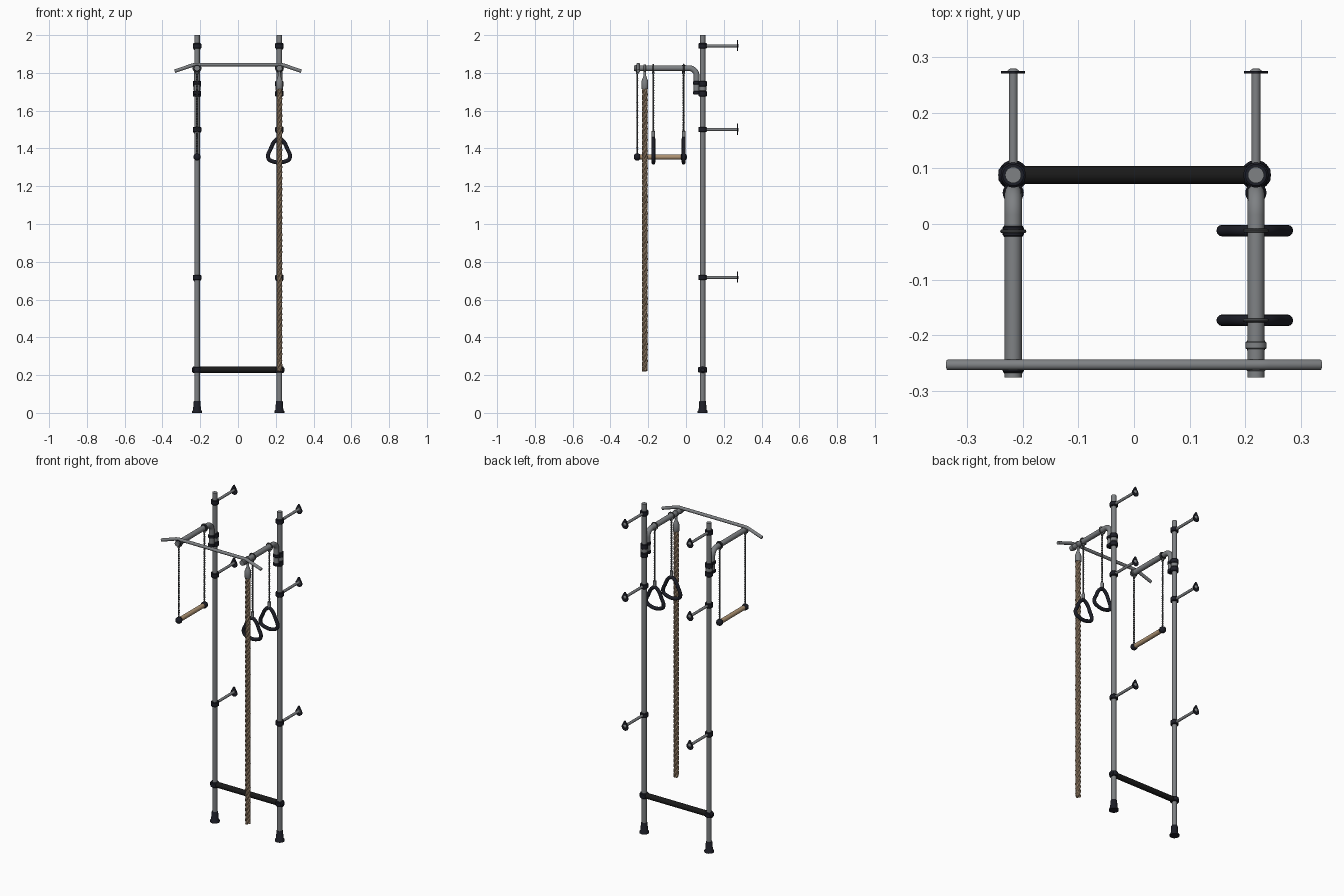
import bpy, bmesh, math
from mathutils import Vector

cube = bpy.data.objects.get("Cube")
if cube:
    bpy.data.objects.remove(cube)


def material(name, rgb):
    m = bpy.data.materials.new(name)
    m.use_nodes = True
    m.diffuse_color = (*rgb, 1)
    m.node_tree.nodes["Principled BSDF"].inputs["Base Color"].default_value = (*rgb, 1)
    return m


STEEL = material("grey_steel", (0.21, 0.22, 0.23))
BLACK = material("navy_black_plastic", (0.012, 0.013, 0.02))
PAD = material("black_padding", (0.01, 0.01, 0.01))
CORD = material("dark_grey_cord", (0.09, 0.095, 0.1))
WOOD = material("wood", (0.42, 0.29, 0.17))
HEMP = material("tan_rope", (0.40, 0.28, 0.18))


def finish(name, mesh, mat):
    ob = bpy.data.objects.new(name, mesh)
    bpy.context.collection.objects.link(ob)
    mesh.materials.clear()
    mesh.materials.append(mat)
    bpy.ops.object.select_all(action="DESELECT")
    ob.select_set(True)
    bpy.context.view_layer.objects.active = ob
    bpy.ops.object.shade_smooth_by_angle(angle=math.radians(40))
    return ob


def lathe(name, origin, axis, profile, mat, sides=24):
    """Turned solid: profile is (distance along axis, radius)."""
    bm = bmesh.new()
    turn = Vector((0, 0, 1)).rotation_difference(Vector(axis)).to_matrix()
    rings = []
    for h, r in profile:
        rings.append([bm.verts.new(Vector(origin) + turn @ Vector(
            (r * math.cos(math.tau * i / sides), r * math.sin(math.tau * i / sides), h)))
            for i in range(sides)])
    for a, b in zip(rings, rings[1:]):
        for i in range(sides):
            j = (i + 1) % sides
            bm.faces.new((a[i], a[j], b[j], b[i]))
    bm.faces.new(rings[0][::-1])
    bm.faces.new(rings[-1])
    mesh = bpy.data.meshes.new(name)
    bm.to_mesh(mesh)
    bm.free()
    return finish(name, mesh, mat)


def rod(name, a, b, r, mat):
    d = Vector(b) - Vector(a)
    return lathe(name, a, d.normalized(), [(0, r), (d.length, r)], mat)


def collar(name, centre, axis, length, r, mat=BLACK):
    h, e = length / 2, min(length, r) * 0.15
    return lathe(name, centre, axis, [(-h, r - e), (e - h, r), (h - e, r), (h, r - e)], mat)


def tube(name, paths, r, mat, cyclic=False, smooth=False, res=4):
    """Round tube swept along one or more paths."""
    cu = bpy.data.curves.new(name + "_path", "CURVE")
    cu.dimensions = "3D"
    cu.bevel_depth, cu.bevel_resolution, cu.use_fill_caps = r, res, True
    for pts in paths:
        sp = cu.splines.new("BEZIER" if smooth else "POLY")
        items = sp.bezier_points if smooth else sp.points
        items.add(len(pts) - 1)
        for q, p in zip(items, pts):
            if smooth:
                q.co = p
                q.handle_left_type = q.handle_right_type = "AUTO"
            else:
                q.co = (*p, 1)
        sp.use_cyclic_u = cyclic
    tmp = bpy.data.objects.new(name + "_tmp", cu)
    bpy.context.collection.objects.link(tmp)
    bpy.context.view_layer.update()
    mesh = bpy.data.meshes.new_from_object(
        tmp.evaluated_get(bpy.context.evaluated_depsgraph_get()))
    bpy.data.objects.remove(tmp)
    mesh.name = name
    return finish(name, mesh, mat)


def twisted(name, x, y, z0, z1, strands, offset, r, pitch, steps, mat, res):
    """Vertical rope laid from helical strands."""
    n = int((z1 - z0) / pitch * steps)
    paths = []
    for s in range(strands):
        ang = [math.tau * (i / steps + s / strands) for i in range(n + 1)]
        paths.append([(x + offset * math.cos(a), y + offset * math.sin(a),
                       z0 + (z1 - z0) * i / n) for i, a in enumerate(ang)])
    return tube(name, paths, r, mat, res=res)


def hanging_cord(name, x, y, z0):
    """Cord with a loop round the arm."""
    twisted(name + "_cord", x, y, z0, ARM_Z - 0.02, 2, 0.0025, 0.003, 0.026, 8, CORD, 1)
    loop = [(x + 0.02 * math.cos(math.tau * i / 24), y, ARM_Z + 0.02 * math.sin(math.tau * i / 24))
            for i in range(24)]
    tube(name + "_loop", [loop], 0.0035, CORD, cyclic=True, res=2)
    collar(name + "_knot", (x, y, ARM_Z - 0.024), (0, 0, 1), 0.014, 0.007, CORD)


UP, BACK = (0, 0, 1), (0, 1, 0)
POST_Y, LEG_Y, ARM_Z = 0.088, 0.056, 1.825
RIGHT, LEFT = -0.217, 0.219

# Posts with feet, wall brackets and arms
for side, x in (("right", RIGHT), ("left", LEFT)):
    rod(side + "_post", (x, POST_Y, 0.01), (x, POST_Y, 2), 0.0145, STEEL)
    lathe(side + "_foot", (x, POST_Y, 0), UP,
          [(0, 0.027), (0.008, 0.027), (0.016, 0.021), (0.06, 0.018), (0.064, 0.016)], BLACK)
    for i, z in enumerate((0.717, 1.5, 1.943)):
        tag = f"{side}_bracket_{i + 1}"
        collar(tag + "_collar", (x, POST_Y, z), UP, 0.028, 0.0225)
        rod(tag + "_rod", (x, POST_Y, z), (x, 0.272, z), 0.008, STEEL)
        lathe(tag + "_cap", (x, 0.27, z), BACK, [(0, 0.012), (0.005, 0.011), (0.009, 0.006)], STEEL)
        # Teardrop wall plate
        bm = bmesh.new()
        for cz, r in ((z - 0.006, 0.0215), (z + 0.026, 0.006)):
            for k in range(20):
                a = math.tau * k / 20
                for y in (0.27, 0.2745):
                    bm.verts.new((x + r * math.cos(a), y, cz + r * math.sin(a)))
        hull = bmesh.ops.convex_hull(bm, input=bm.verts)
        bmesh.ops.delete(bm, geom=hull["geom_interior"], context="VERTS")
        plate = bpy.data.meshes.new(tag + "_plate")
        bm.to_mesh(plate)
        bm.free()
        finish(tag + "_plate", plate, BLACK)
    # Bent arm
    bend = [(x, LEG_Y - 0.04 + 0.04 * math.sin(a), ARM_Z - 0.04 + 0.04 * math.cos(a))
            for a in (math.pi / 2 * i / 8 for i in range(9))]
    tube(side + "_arm", [[(x, -0.276, ARM_Z), *bend, (x, LEG_Y, 1.69)]], 0.0155, STEEL, res=5)
    # Clamps joining arm to post
    for i, z in enumerate((1.747, 1.695)):
        collar(f"{side}_arm_clamp_{i + 1}", (x, LEG_Y, z), UP, 0.018, 0.019)
        collar(f"{side}_post_clamp_{i + 1}", (x, POST_Y, z - 0.005), UP, 0.03, 0.022)
    collar(side + "_clamp_sleeve", (x, POST_Y, 1.72), UP, 0.03, 0.0195, STEEL)
    collar(side + "_bar_joint", (x, -0.256, ARM_Z), BACK, 0.016, 0.018, STEEL)
    collar(side + "_lower_collar", (x, POST_Y, 0.228), UP, 0.03, 0.0235)
    lathe(side + "_lower_bar_end", (x, POST_Y, 0.228), (math.copysign(1, x), 0, 0),
          [(0, 0.017), (0.02, 0.017), (0.026, 0.01)], BLACK)

# Padded lower bar and pull-up bar
rod("lower_bar", (RIGHT, POST_Y, 0.228), (LEFT, POST_Y, 0.228), 0.0165, PAD)
tube("pull_up_bar", [[(-0.335, -0.253, 1.809), (-0.24, -0.253, 1.841), (-0.225, -0.253, 1.844),
                      (0.225, -0.253, 1.844), (0.24, -0.253, 1.841), (0.335, -0.253, 1.809)]],
     0.0095, STEEL)

# Trapeze
for tag, y in (("front", -0.258), ("back", -0.013)):
    hanging_cord("trapeze_" + tag, RIGHT, y, 1.36)
    lathe(f"trapeze_{tag}_knob", (RIGHT, y, 1.355), BACK,
          [(-0.018, 0.007), (-0.014, 0.014), (-0.006, 0.019), (0.006, 0.019),
           (0.014, 0.014), (0.018, 0.007)], BLACK)
    collar(f"trapeze_{tag}_arm_band", (RIGHT, y, ARM_Z), BACK, 0.02, 0.0175)
rod("trapeze_bar", (RIGHT, -0.258, 1.355), (RIGHT, -0.013, 1.355), 0.0135, WOOD)

# Triangular hand grips
half = ((0.04, 1.334), (0.057, 1.35), (0.043, 1.4), (0.018, 1.443))
outline = [*half, (0, 1.452), *[(-u, z) for u, z in reversed(half)]]
for tag, y in (("front", -0.173), ("back", -0.012)):
    hanging_cord(f"{tag}_grip", LEFT, y, 1.49)
    tube(tag + "_grip", [[(LEFT - 0.002 + u, y, z) for u, z in outline]], 0.0105, BLACK,
         cyclic=True, smooth=True)
    collar(tag + "_grip_connector", (LEFT, y, 1.475), UP, 0.034, 0.009, STEEL)

# Climbing rope
ROPE_Y = -0.218
twisted("climbing_rope", LEFT, ROPE_Y, 0.222, 1.74, 3, 0.0075, 0.0085, 0.09, 14, HEMP, 2)
lathe("rope_socket", (LEFT, ROPE_Y, 1.715), UP,
      [(0, 0.0165), (0.003, 0.018), (0.04, 0.018), (0.056, 0.012), (0.07, 0.007), (0.1, 0.007)], STEEL)
collar("rope_arm_band", (LEFT, ROPE_Y, ARM_Z), BACK, 0.014, 0.019, STEEL)
